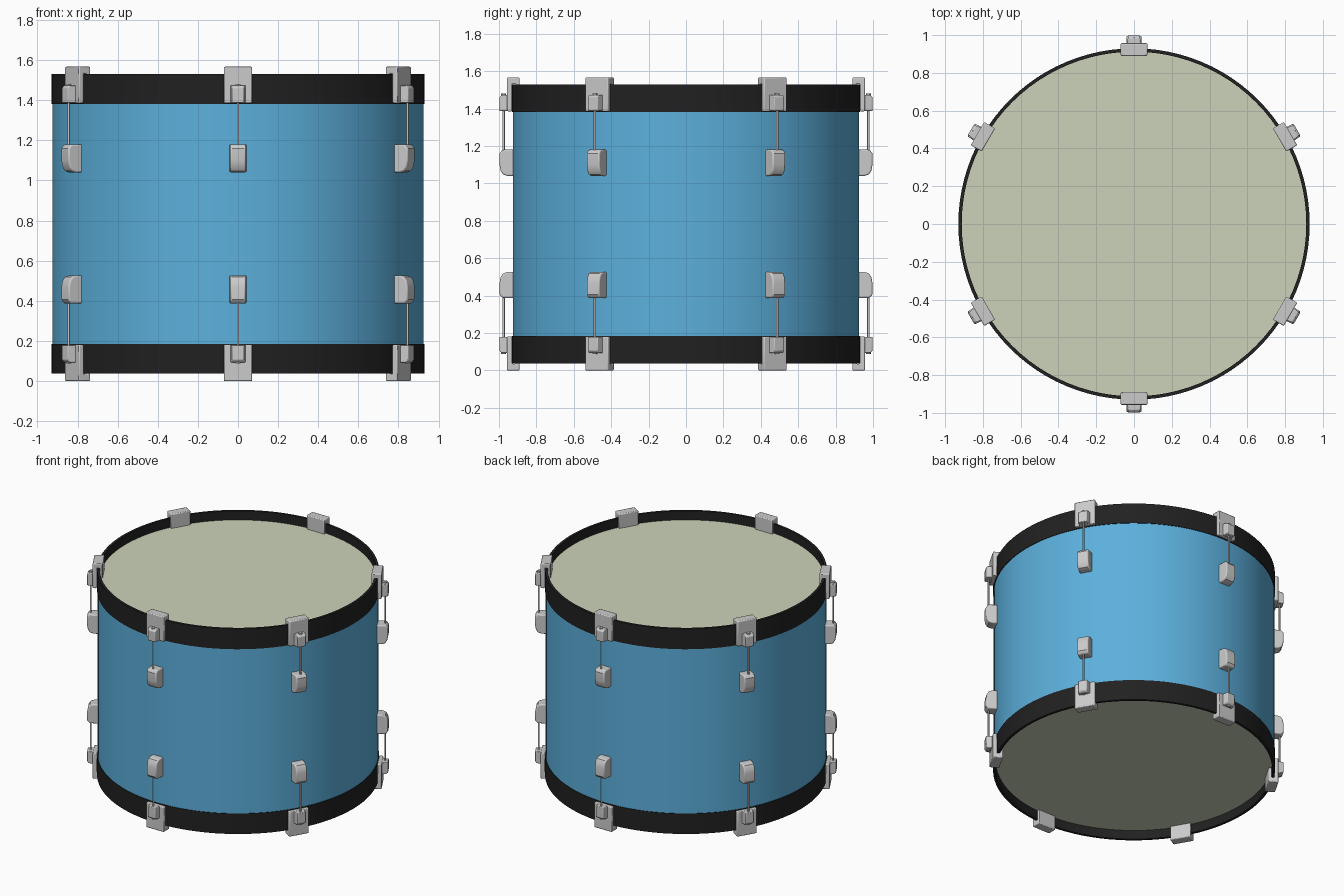
import bpy, bmesh
from math import cos, sin, pi, radians
from mathutils import Matrix

if "Cube" in bpy.data.objects:
    bpy.data.objects.remove(bpy.data.objects["Cube"])

MID = 0.7835  # mirror height for top and bottom hardware


def material(name, rgb):
    m = bpy.data.materials.new(name)
    m.diffuse_color = (*rgb, 1)
    m.use_nodes = True
    m.node_tree.nodes["Principled BSDF"].inputs["Base Color"].default_value = m.diffuse_color
    return m


BLUE = material("shell_blue", (0.107, 0.434, 0.72))
BLACK = material("hoop_black", (0.015, 0.015, 0.015))
CREAM = material("head_cream", (0.60, 0.65, 0.48))
GREY = None


def finish(bm, name, mat=None, bevel=0, seg=2):
    bmesh.ops.recalc_face_normals(bm, faces=bm.faces)
    me = bpy.data.meshes.new(name)
    bm.to_mesh(me)
    bm.free()
    ob = bpy.data.objects.new(name, me)
    bpy.context.collection.objects.link(ob)
    if mat:
        me.materials.append(mat)
    if bevel:
        b = ob.modifiers.new("bevel", 'BEVEL')
        b.width, b.segments, b.limit_method = bevel, seg, 'ANGLE'
        b.angle_limit = radians(40)
    bpy.ops.object.select_all(action='DESELECT')
    ob.select_set(True)
    bpy.context.view_layer.objects.active = ob
    bpy.ops.object.shade_smooth_by_angle(angle=radians(35))
    return ob


def ring(name, r_in, r_out, z0, z1, mat, n=96):
    # closed tube from a rectangular section turned round z
    bm = bmesh.new()
    section = [(r_in, z0), (r_out, z0), (r_out, z1), (r_in, z1)]
    loops = [[bm.verts.new((r * cos(2 * pi * i / n), r * sin(2 * pi * i / n), z))
              for r, z in section] for i in range(n)]
    for i in range(n):
        a, b = loops[i], loops[(i + 1) % n]
        for j in range(4):
            k = (j + 1) % 4
            bm.faces.new((a[j], b[j], b[k], a[k]))
    return finish(bm, name, mat)


def disc(name, r, z0, z1, mat):
    bm = bmesh.new()
    bmesh.ops.create_cone(bm, cap_ends=True, segments=96, radius1=r, radius2=r,
                          depth=z1 - z0, matrix=Matrix.Translation((0, 0, (z0 + z1) / 2)))
    return finish(bm, name, mat)


def place(bm, angle, low):
    # flip to the bottom if needed, then turn round the drum
    if low:
        for v in bm.verts:
            v.co.z = 2 * MID - v.co.z
    bm.transform(Matrix.Rotation(angle, 4, 'Z'))


def slab(name, profile, width, angle, low, bevel, seg=2, taper=0):
    # radial/height profile extruded across the width, narrowing outwards
    bm = bmesh.new()
    rmin = min(r for r, z in profile)
    rmax = max(r for r, z in profile)

    def side(s):
        return [bm.verts.new((s * (width - taper * (r - rmin) / (rmax - rmin)) / 2, -r, z))
                for r, z in profile]
    a, b = side(-1), side(1)
    bm.faces.new(a)
    bm.faces.new(b)
    for i in range(len(a)):
        j = (i + 1) % len(a)
        bm.faces.new((a[i], a[j], b[j], b[i]))
    place(bm, angle, low)
    return finish(bm, name, GREY, bevel, seg)


def rod(name, radius, z0, z1, angle, low, n=12):
    bm = bmesh.new()
    bmesh.ops.create_cone(bm, cap_ends=True, segments=n, radius1=radius, radius2=radius,
                          depth=z1 - z0,
                          matrix=Matrix.Translation((0, -0.975, (z0 + z1) / 2)))
    place(bm, angle, low)
    return finish(bm, name, GREY)


# Drum body
ring("shell", 0.905, 0.926, 0.12, 1.447, BLUE)
for tag, low in (("top", False), ("bottom", True)):
    def span(a, b):
        return (2 * MID - b, 2 * MID - a) if low else (a, b)
    ring(tag + "_hoop", 0.912, 0.93, *span(1.382, 1.53), BLACK)
    disc(tag + "_head", 0.914, *span(1.447, 1.465), CREAM)

# Profiles of the tension hardware, as (radius, height)
CLAW = [(0.89, 1.46), (0.89, 1.567), (0.957, 1.567), (0.957, 1.385),
        (0.929, 1.385), (0.929, 1.532), (0.911, 1.532), (0.911, 1.46)]
EAR = [(0.945, 1.387), (0.997, 1.387), (0.997, 1.462), (0.985, 1.474), (0.945, 1.474)]
LUG = [(0.915, 1.04), (0.955, 1.04), (0.978, 1.048), (0.991, 1.068), (0.997, 1.10),
       (0.997, 1.16), (0.982, 1.18), (0.915, 1.18)]

# Six tension stations round the drum, top and bottom
for k in range(6):
    ang = k * pi / 3
    for tag, low in (("top", False), ("bottom", True)):
        n = f"{tag}_{k + 1}"
        slab("claw_" + n, CLAW, 0.142, ang, low, 0.006)
        slab("claw_ear_" + n, EAR, 0.08, ang, low, 0.004, taper=0.02)
        slab("lug_" + n, LUG, 0.086, ang, low, 0.008, 3, taper=0.008)
        rod("tension_rod_" + n, 0.006, 1.17, 1.44, ang, low)
        rod("rod_bolt_" + n, 0.013, 1.46, 1.48, ang, low, 6)
